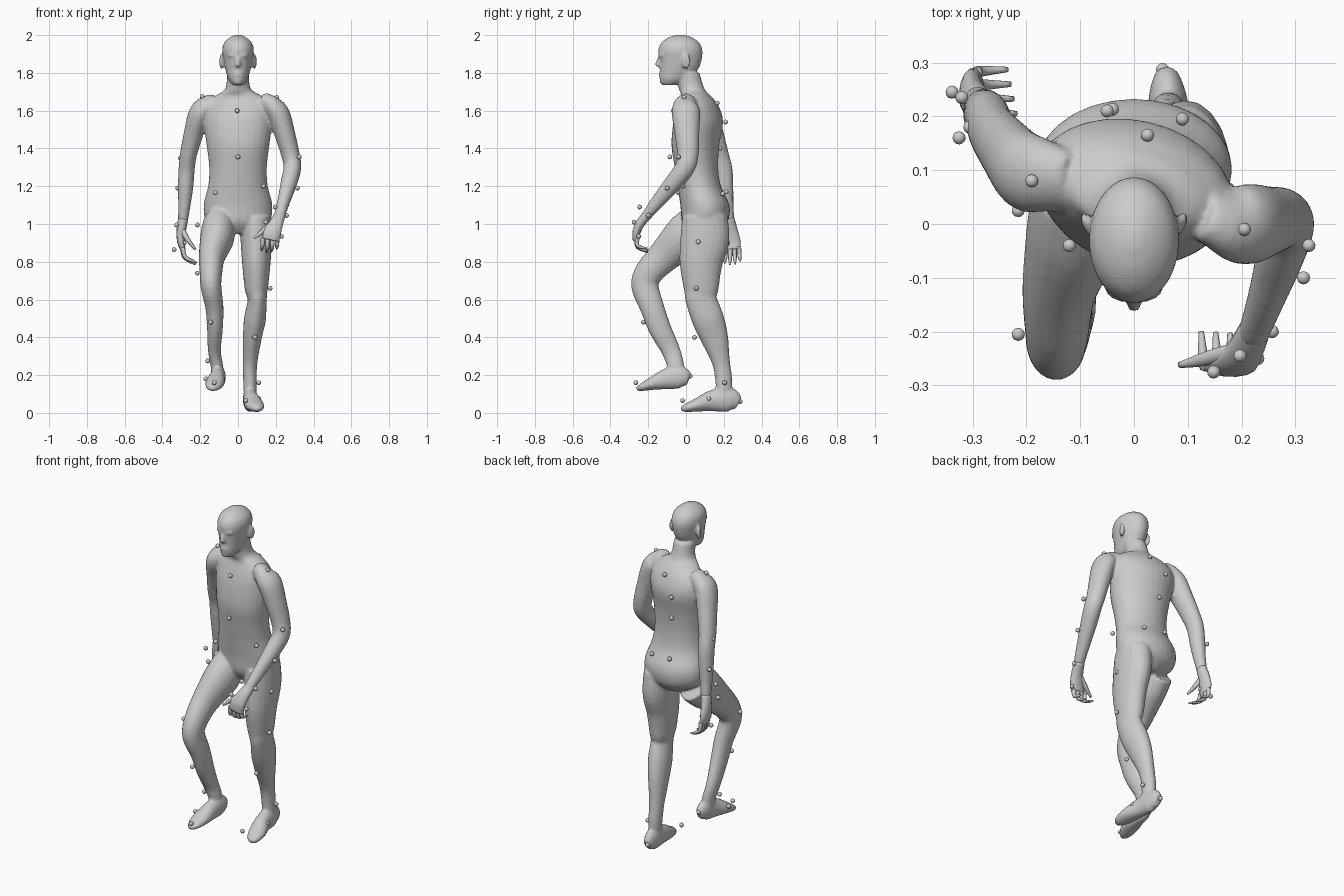
import bpy, bmesh, math
from mathutils import Vector, Matrix


def spline(rows, sub):
    """Catmull-Rom interpolation of ring rows."""
    rows = [Vector(r) for r in rows]
    out = []
    for i in range(len(rows) - 1):
        p0, p1, p2 = rows[max(i - 1, 0)], rows[i], rows[i + 1]
        p3 = rows[min(i + 2, len(rows) - 1)]
        for k in range(sub):
            t = k / sub
            out.append(0.5 * (2 * p1 + (p2 - p0) * t + (2 * p0 - 5 * p1 + 4 * p2 - p3) * t * t
                              + (3 * p1 - p0 - 3 * p2 + p3) * t ** 3))
    return out + [rows[-1]]


def tube(bm, rows, sides=20, sub=4, axis=None):
    """Loft ellipses (x, y, z, half width, half depth, twist) along a path."""
    rows = spline([tuple(r) + (0,) * (6 - len(r)) for r in rows], sub)
    rings = []
    for i, r in enumerate(rows):
        c = Vector(r[:3])
        t = axis or Vector(rows[min(i + 1, len(rows) - 1)][:3]) - Vector(rows[max(i - 1, 0)][:3])
        t = t.normalized()
        u = Vector((math.cos(r[5]), math.sin(r[5]), 0))
        u = (u - t * u.dot(t)).normalized()
        v = t.cross(u)
        rings.append([bm.verts.new(c + u * r[3] * math.cos(a) + v * r[4] * math.sin(a))
                      for a in (2 * math.pi * k / sides for k in range(sides))])
    for a, b in zip(rings, rings[1:]):
        for k in range(sides):
            n = (k + 1) % sides
            bm.faces.new((a[k], a[n], b[n], b[k]))
    bm.faces.new(rings[0][::-1])
    bm.faces.new(rings[-1])


def ball(bm, c, r, seg=14, rot=0):
    m = Matrix.Translation(c) @ Matrix.Rotation(rot, 4, 'Z') @ Matrix.Diagonal((*r, 1))
    bmesh.ops.create_uvsphere(bm, u_segments=seg, v_segments=seg // 2 + 1, radius=1, matrix=m)


def finish(bm, name, voxel=0):
    bmesh.ops.recalc_face_normals(bm, faces=bm.faces)
    for f in bm.faces:
        f.smooth = True
    me = bpy.data.meshes.new(name)
    bm.to_mesh(me)
    bm.free()
    ob = bpy.data.objects.new(name, me)
    bpy.context.collection.objects.link(ob)
    if voxel:
        m = ob.modifiers.new("Blend", 'REMESH')
        m.mode, m.voxel_size, m.use_smooth_shade = 'VOXEL', voxel, True
        s = ob.modifiers.new("Soften", 'SMOOTH')
        s.factor, s.iterations = 0.5, 4
    return ob


UP = Vector((0, 0, 1))
bm = bmesh.new()

# torso and neck, shoulders twisted against the hips
tube(bm, [(0, .09, .95, .07, .07), (0, .1, 1.01, .165, .12), (0, .1, 1.1, .182, .13),
          (0, .07, 1.2, .158, .115), (0, .055, 1.3, .153, .115, -.1), (0, .05, 1.42, .168, .125, -.2),
          (0, .065, 1.54, .185, .128, -.23), (.003, .065, 1.62, .18, .105, -.23),
          (.003, .055, 1.675, .13, .078, -.2), (0, .03, 1.715, .068, .068), (0, .008, 1.8, .058, .064)],
     sides=28, axis=UP)

# head
tube(bm, [(0, -.092, 1.735, .026, .03), (0, -.062, 1.765, .05, .078), (0, -.037, 1.82, .067, .102),
          (0, -.03, 1.87, .077, .113), (0, -.03, 1.92, .084, .117), (0, -.03, 1.96, .073, .1),
          (0, -.03, 1.988, .043, .062), (0, -.03, 2.002, .012, .018)], sides=28, axis=UP)
tube(bm, [(0, -.132, 1.893, .01, .012), (0, -.144, 1.86, .012, .016), (0, -.147, 1.833, .017, .016)], axis=UP)
ball(bm, (0, -.134, 1.79), (.024, .011, .012))
ball(bm, (0, -.125, 1.755), (.022, .014, .018))
for s in (-1, 1):
    ball(bm, (s * .03, -.13, 1.892), (.027, .014, .009), rot=s * .35)
    ball(bm, (s * .086, 0, 1.86), (.011, .025, .042), rot=-s * .4)

# arms
tube(bm, [(.13, .02, 1.64, .045, .06), (.18, 0, 1.62, .055, .07), (.215, 0, 1.58, .06, .075),
          (.247, .005, 1.48, .055, .066), (.277, .01, 1.37, .049, .057), (.288, -.005, 1.3, .047, .053),
          (.27, -.065, 1.22, .044, .047), (.245, -.14, 1.13, .035, .038), (.22, -.21, 1.045, .029, .026)])
tube(bm, [(-.12, .08, 1.64, .045, .06), (-.17, .09, 1.62, .055, .07), (-.205, .1, 1.58, .058, .075),
          (-.235, .135, 1.48, .052, .064), (-.262, .17, 1.37, .045, .056), (-.272, .195, 1.29, .043, .051),
          (-.277, .205, 1.2, .041, .046), (-.284, .215, 1.1, .033, .037), (-.292, .228, 1.01, .026, .03)])

# standing leg and raised leg
tube(bm, [(.09, .1, 1.04, .085, .12), (.096, .1, .92, .083, .13), (.097, .08, .8, .076, .115),
          (.097, .08, .66, .062, .093), (.102, .08, .6, .05, .083), (.09, .115, .5, .058, .085),
          (.076, .15, .4, .05, .074), (.064, .185, .27, .039, .048), (.063, .2, .17, .036, .045),
          (.065, .2, .09, .034, .042)])
tube(bm, [(-.1, .07, 1.0, .085, .115), (-.11, -.01, .93, .09, .115), (-.138, -.115, .83, .07, .088),
          (-.143, -.195, .745, .06, .076), (-.143, -.217, .67, .055, .073), (-.125, -.18, .56, .048, .064),
          (-.122, -.14, .45, .042, .06), (-.125, -.08, .33, .034, .05), (-.112, -.055, .25, .033, .045),
          (-.108, -.045, .18, .034, .04)])

# feet
tube(bm, [(.06, .278, .05, .022, .035), (.063, .23, .07, .037, .065), (.07, .14, .064, .042, .057),
          (.087, .06, .042, .05, .036), (.102, 0, .026, .036, .022), (.107, -.025, .02, .012, .012)])
tube(bm, [(-.098, .015, .178, .022, .035), (-.102, -.03, .19, .037, .06), (-.11, -.1, .18, .042, .056),
          (-.123, -.175, .157, .05, .036), (-.133, -.235, .135, .036, .02), (-.137, -.262, .127, .012, .01)])
finish(bm, "body", .008)


def hand(name, palm, thumb, knuckles, tips, bulge):
    """Palm, thumb and four curled fingers fanned between end points."""
    bm = bmesh.new()
    tube(bm, palm, sides=14)
    tube(bm, thumb, sides=8)
    for i in range(4):
        a = Vector(knuckles[0]).lerp(Vector(knuckles[1]), i / 3)
        b = Vector(tips[0]).lerp(Vector(tips[1]), i / 3)
        b.z -= (0, .012, .012, 0)[i]
        m = (a + b) / 2 + Vector(bulge)
        tube(bm, [(*a, .012, .012), (*m, .0105, .0105), (*b, .005, .005)], sides=8)
    finish(bm, name)


# hands
hand("left_hand", [(.227, -.19, 1.065, .029, .027), (.205, -.237, 1.01, .036, .025),
                   (.183, -.262, .96, .046, .021), (.172, -.268, .915, .044, .014)],
     [(.19, -.235, 1.01, .018, .016), (.135, -.25, .965, .014, .014), (.085, -.262, .925, .006, .006)],
     [(.133, -.262, .93), (.208, -.258, .925)], [(.125, -.2, .86), (.205, -.205, .87)], (0, -.025, -.012))
hand("right_hand", [(-.29, .225, 1.03, .027, .031), (-.3, .235, .97, .025, .038),
                    (-.302, .243, .91, .021, .046), (-.292, .246, .865, .014, .043)],
     [(-.295, .22, .97, .016, .018), (-.268, .19, .92, .013, .013), (-.225, .185, .865, .006, .006)],
     [(-.293, .212, .875), (-.293, .28, .88)], [(-.218, .205, .795), (-.235, .287, .805)], (-.022, 0, -.012))

# small tracking balls around the body
bm = bmesh.new()
for p in [(-.19, .08, 1.675), (.205, -.01, 1.67), (-.005, -.067, 1.6), (0, -.085, 1.355),
          (-.305, .18, 1.35), (.325, -.04, 1.355), (.315, -.1, 1.19), (-.32, .235, 1.19),
          (-.325, .16, .995), (-.215, .025, .995), (-.338, .245, .865), (-.285, .22, .9),
          (-.215, -.205, .74), (.135, -.018, 1.2), (-.12, -.04, 1.165), (.197, -.245, 1.09),
          (.148, -.275, 1.01), (.257, -.2, 1.045), (.23, -.25, .935), (.17, .055, .66),
          (.175, .065, .905), (.09, .045, .4), (-.145, -.225, .48), (-.16, -.09, .275),
          (-.17, -.16, .18), (-.1, .022, .195), (-.125, -.265, .16), (.11, .205, .16),
          (.042, -.018, .065), (.11, .12, .075), (.053, .287, .06), (.09, .195, 1.16),
          (-.04, .213, 1.17), (.025, .165, 1.64), (-.03, .18, 1.4), (-.05, .21, 1.54)]:
    ball(bm, p, (.0125,) * 3, seg=12)
finish(bm, "tracking_balls")
